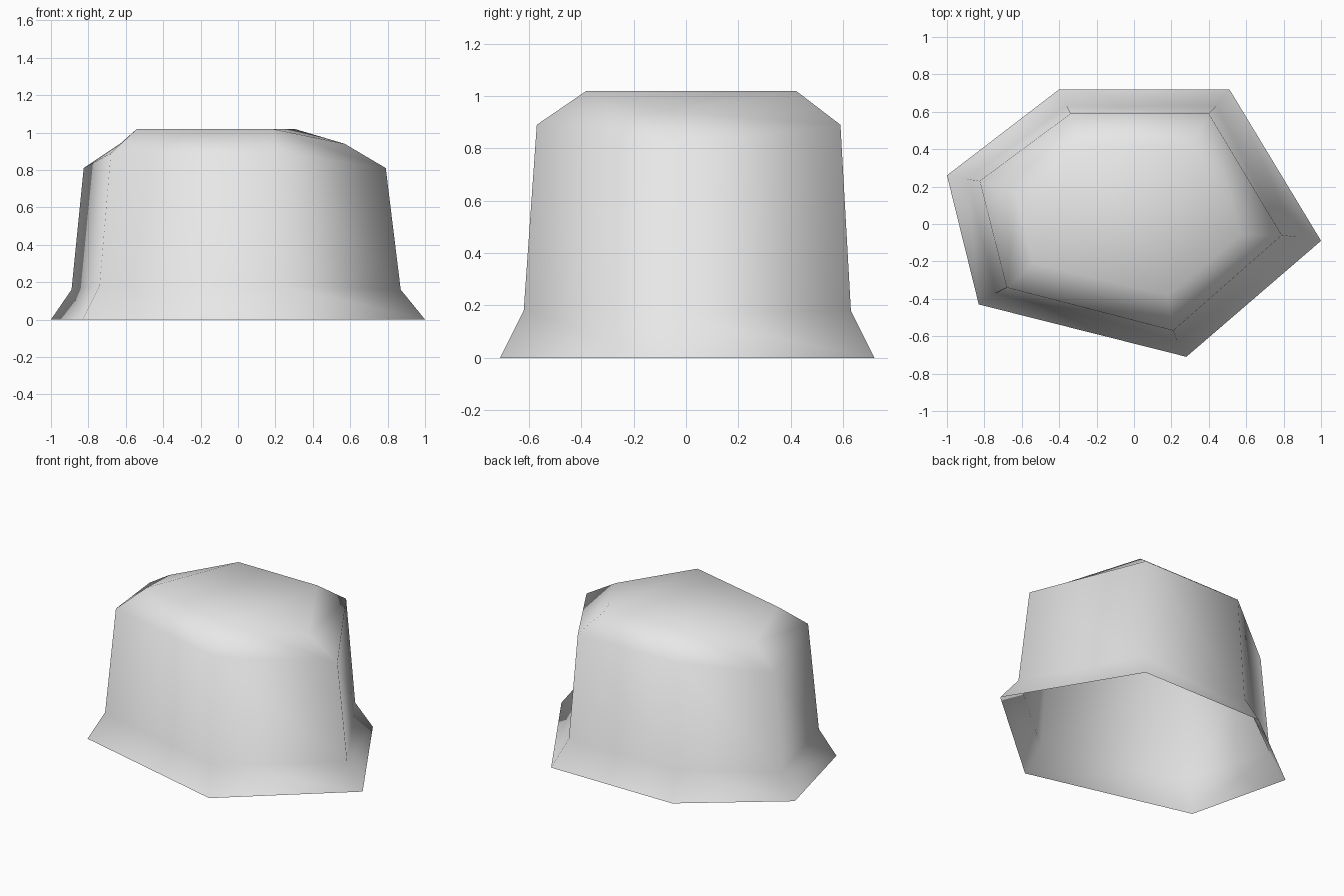
import bpy
import bmesh

# Remove the default cube
default_cube = bpy.data.objects.get("Cube")
if default_cube:
    bpy.data.objects.remove(default_cube, do_unlink=True)

# Plain grey material
grey = bpy.data.materials.new("light_grey")
grey.use_nodes = True
colour = (0.8, 0.8, 0.8, 1.0)
grey.diffuse_color = colour
grey.node_tree.nodes["Principled BSDF"].inputs["Base Color"].default_value = colour

# Corners run around the six-sided outline; the two long-axis corners sit lower.
LOW_CORNERS = (2, 5)

# Each ring: outline corners, general height, height of the low corners
foot = ([(-0.40, 0.72), (0.51, 0.72), (1.0, -0.09),
         (0.28, -0.71), (-0.83, -0.43), (-1.0, 0.26)], 0, 0)
waist = ([(-0.36, 0.63), (0.44, 0.63), (0.87, -0.07),
          (0.23, -0.62), (-0.74, -0.37), (-0.89, 0.24)], 0.18, 0.16)
shoulder = ([(-0.34, 0.59), (0.40, 0.59), (0.79, -0.06),
             (0.21, -0.57), (-0.68, -0.34), (-0.825, 0.23)], 0.89, 0.81)
crown = ([(-0.29, 0.42), (0.30, 0.42), (0.57, -0.06),
          (0.18, -0.38), (-0.54, -0.21), (-0.63, 0.16)], 1.02, 0.94)


def add_ring(bm, outline, height, low_height):
    """Place one ring of corners."""
    return [bm.verts.new((x, y, low_height if i in LOW_CORNERS else height))
            for i, (x, y) in enumerate(outline)]


def bridge(bm, lower, upper):
    """Join two rings with a band of quads."""
    count = len(lower)
    for i in range(count):
        j = (i + 1) % count
        bm.faces.new((lower[i], lower[j], upper[j], upper[i]))


bm = bmesh.new()
rings = [add_ring(bm, *ring) for ring in (foot, waist, shoulder, crown)]

# Flared skirt, wall and sloped shoulder
for lower, upper in zip(rings, rings[1:]):
    bridge(bm, lower, upper)

# Flat cap with a drooping triangle at each low corner
a, b, c, d, e, f = rings[-1]
for corners in ((a, b, d, e), (b, c, d), (e, f, a)):
    bm.faces.new(corners)

# Consistent outward faces, smooth shading; the underside stays open
bmesh.ops.recalc_face_normals(bm, faces=bm.faces)
if sum(face.normal.z for face in bm.faces) < 0:
    bmesh.ops.reverse_faces(bm, faces=bm.faces)
for face in bm.faces:
    face.smooth = True

mesh = bpy.data.meshes.new("hollow_cap")
bm.to_mesh(mesh)
bm.free()
mesh.materials.append(grey)
shell = bpy.data.objects.new("hollow_cap", mesh)
bpy.context.collection.objects.link(shell)
